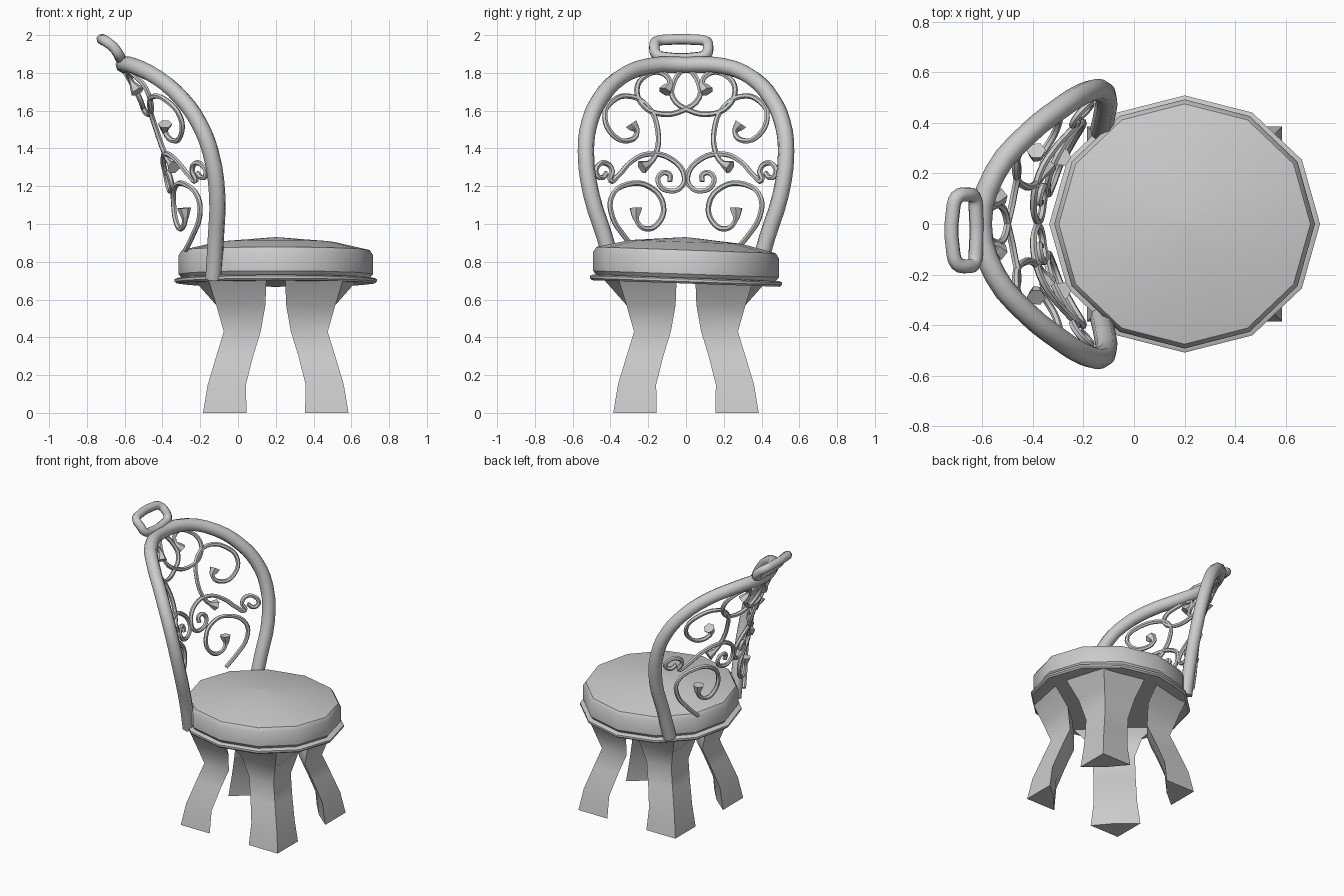
import bpy, bmesh, math
from mathutils import Vector

if "Cube" in bpy.data.objects:
    bpy.data.objects.remove(bpy.data.objects["Cube"])

CX = 0.2       # seat centre along x
TILT = -0.035  # slight sideways slope of the seat


def finish(name, bm, smooth=True):
    bmesh.ops.recalc_face_normals(bm, faces=bm.faces)
    me = bpy.data.meshes.new(name)
    bm.to_mesh(me)
    bm.free()
    ob = bpy.data.objects.new(name, me)
    bpy.context.collection.objects.link(ob)
    if smooth:
        bpy.ops.object.select_all(action='DESELECT')
        ob.select_set(True)
        bpy.context.view_layer.objects.active = ob
        bpy.ops.object.shade_smooth_by_angle(angle=math.radians(35))
    return ob


def loft(bm, rings):
    """Skin a list of closed rings and cap both ends."""
    vs = [[bm.verts.new(p) for p in r] for r in rings]
    n = len(vs[0])
    for a, b in zip(vs, vs[1:]):
        for i in range(n):
            j = (i + 1) % n
            bm.faces.new((a[i], a[j], b[j], b[i]))
    bm.faces.new(vs[0][::-1])
    bm.faces.new(vs[-1])


def disc(name, profile, rx, ry, sides=12):
    bm = bmesh.new()
    rings = []
    for r, z in profile:
        ring = []
        for i in range(sides):
            a = 2 * math.pi * i / sides
            y = r * ry * math.sin(a)
            ring.append((CX + r * rx * math.cos(a), y, z + TILT * y))
        rings.append(ring)
    loft(bm, rings)
    return finish(name, bm)


def tube(name, pts, radius, radii=None, closed=False, res=4, bevel=2):
    """Round tube through the points, with optional swelling per point."""
    cu = bpy.data.curves.new(name, 'CURVE')
    cu.dimensions = '3D'
    cu.bevel_depth = radius
    cu.bevel_resolution = bevel
    cu.resolution_u = res
    cu.use_fill_caps = True
    sp = cu.splines.new('BEZIER')
    sp.bezier_points.add(len(pts) - 1)
    sp.use_cyclic_u = closed
    for i, (bp, p) in enumerate(zip(sp.bezier_points, pts)):
        bp.co = p
        bp.handle_left_type = bp.handle_right_type = 'AUTO'
        bp.radius = radii[i] if radii else 1.0
    ob = bpy.data.objects.new(name, cu)
    bpy.context.collection.objects.link(ob)
    bpy.ops.object.select_all(action='DESELECT')
    ob.select_set(True)
    bpy.context.view_layer.objects.active = ob
    bpy.ops.object.convert(target='MESH')
    bpy.ops.object.shade_smooth_by_angle(angle=math.radians(50))
    return bpy.context.object


# Seat plate and cushion
disc("seat_plate", [(0.98, 0.685), (1, 0.695), (1, 0.708), (0.97, 0.715)], 0.535, 0.508)
disc("seat_cushion", [(0.96, 0.71), (1, 0.735), (1, 0.835), (0.965, 0.862),
                      (0.6, 0.905), (0.02, 0.93)], 0.515, 0.492)

# Legs: right-angled outer corner, diagonal inner face, flared under the plate
# (z, corner, outer end, inner end)
LEG = [(0, 0.385, 0.385, 0.155), (0.15, 0.36, 0.36, 0.158), (0.30, 0.315, 0.315, 0.12),
       (0.43, 0.275, 0.275, 0.08), (0.57, 0.315, 0.315, 0.055), (0.70, 0.355, 0.43, 0.05)]
for sx, fx in ((1, "front"), (-1, "back")):
    for sy, fy in ((1, "left"), (-1, "right")):
        bm = bmesh.new()
        rings = []
        for z, c, o, i in LEG:
            m = (o + i) / 2 - 0.01
            local = [(i, o), (c, c), (o, i), (m, m)]
            rings.append([(CX + sx * u, sy * v, z) for u, v in local])
        loft(bm, rings)
        finish(f"{fx}_{fy}_leg", bm)

# Back hoop
half = [(-0.13, 0.37, 0.71), (-0.117, 0.43, 0.93), (-0.11, 0.50, 1.15), (-0.145, 0.53, 1.38),
        (-0.21, 0.51, 1.54), (-0.295, 0.455, 1.66), (-0.42, 0.355, 1.77), (-0.55, 0.20, 1.835)]
hoop = half + [(-0.605, 0, 1.842)] + [(x, -y, z) for x, y, z in reversed(half)]
tube("back_hoop", hoop, 0.044, res=3)

# Handle ring on top, leaning backwards
ring = [(-0.08, 0), (0.08, 0), (0.13, 0.012), (0.142, 0.05), (0.13, 0.088),
        (0.08, 0.1), (-0.08, 0.1), (-0.13, 0.088), (-0.142, 0.05), (-0.13, 0.012)]
pts = [(-0.625 - 0.5 * v - 4 * v * v, y - 0.025, 1.882 + 1.25 * v - 3.2 * v * v)
       for y, v in ring]
tube("top_handle", pts, 0.029, closed=True, res=3)


# Scrollwork, drawn flat in (y, z) and bent onto the curved back
def bend(y, z):
    t = z - 1
    return (-0.345 - 0.06 * t - 0.318 * t * t + 0.95 * y * y, y, z)


SCROLLS = {
    "upper_scroll": ([(0.29, 1.53), (0.26, 1.485), (0.31, 1.44), (0.385, 1.47), (0.43, 1.565),
                      (0.39, 1.65), (0.29, 1.675), (0.20, 1.62), (0.15, 1.50), (0.16, 1.37),
                      (0.19, 1.325), (0.235, 1.30)], 1, 1),
    "middle_scroll": ([(0.42, 1.27), (0.445, 1.245), (0.475, 1.265), (0.465, 1.31), (0.42, 1.32),
                       (0.39, 1.28), (0.40, 1.23), (0.36, 1.255), (0.29, 1.33), (0.20, 1.37),
                       (0.08, 1.345), (0.008, 1.25), (0.03, 1.19), (0.085, 1.175),
                       (0.14, 1.205), (0.14, 1.26), (0.09, 1.265), (0.085, 1.225)], 0, 0),
    "lower_scroll": ([(0.265, 1.085), (0.262, 1.02), (0.215, 0.975), (0.15, 1.0), (0.12, 1.1),
                      (0.19, 1.195), (0.31, 1.21), (0.395, 1.14), (0.39, 1.04),
                      (0.33, 0.94), (0.26, 0.86)], 1, 0),
    "crown_scroll": ([(0.11, 1.70), (0.085, 1.75), (0.13, 1.80), (0.21, 1.785), (0.26, 1.71),
                      (0.22, 1.62), (0.13, 1.582), (0.02, 1.60), (-0.07, 1.67),
                      (-0.06, 1.76), (-0.02, 1.82)], 1, 0),
}
for name, (path, flare_a, flare_b) in SCROLLS.items():
    radii = [1.0] * len(path)
    if flare_a:
        radii[0] = 2.6
    if flare_b:
        radii[-1] = 2.6
    for s, side in ((1, "left"), (-1, "right")):
        tube(f"{side}_{name}", [bend(s * y, z) for y, z in path], 0.0145, radii, res=4, bevel=1)
